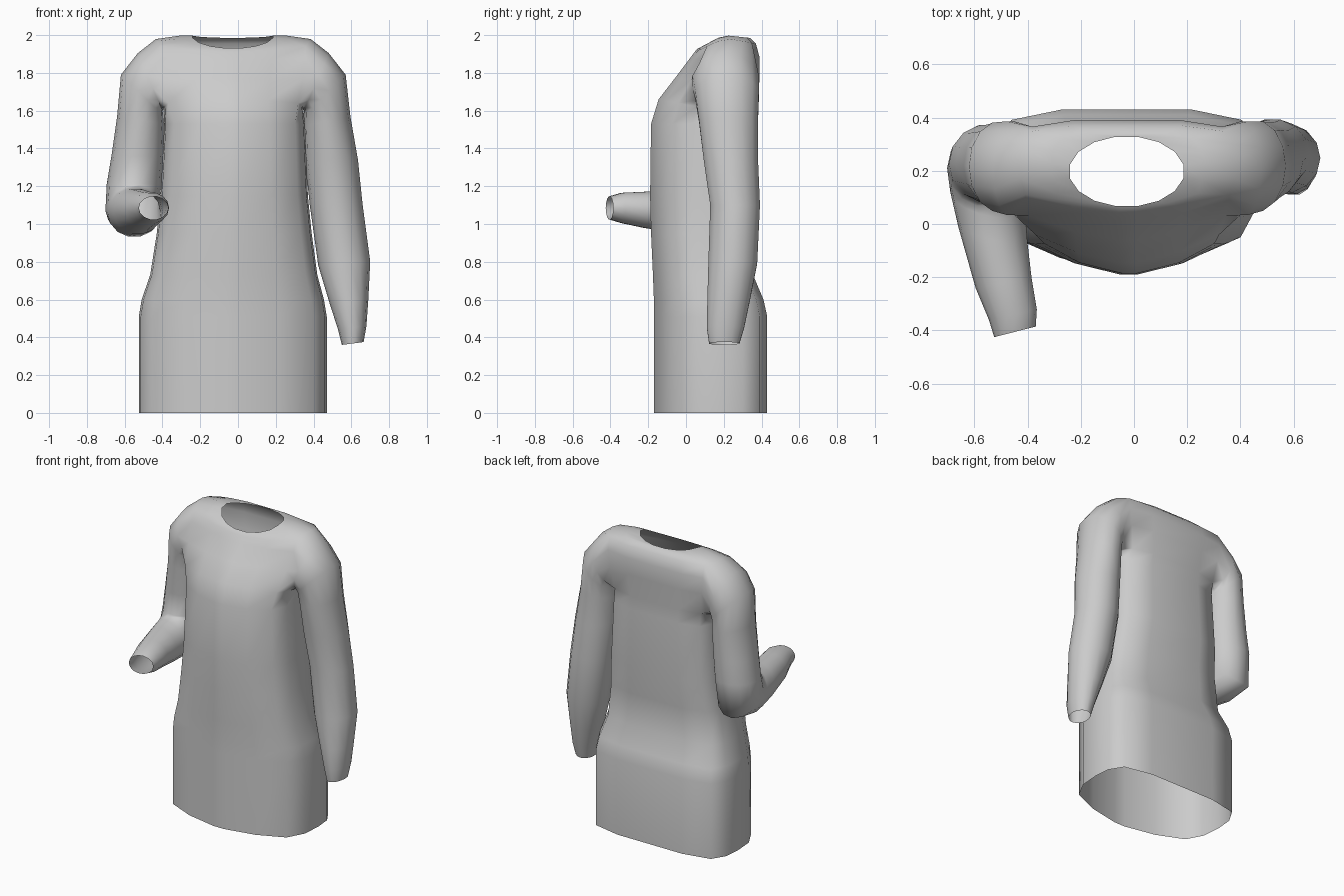
import bpy, bmesh, math
from mathutils import Vector

cube = bpy.data.objects.get("Cube")
if cube:
    bpy.data.objects.remove(cube)

cloth = bpy.data.materials.new("grey cloth")
cloth.use_nodes = True
colour = (0.6, 0.6, 0.6, 1)
cloth.diffuse_color = colour
cloth.node_tree.nodes["Principled BSDF"].inputs["Base Color"].default_value = colour


def section(corner):
    """Body outline: one half from front to back, then mirrored."""
    half = [(.08, -1), (.5, -.86), (corner, -.6), (.98, -.23), (1, .2),
            (.98, .57), (.87, .87), (.49, 1)]
    return half + [(-x, y) for x, y in reversed(half)]


trunk, yoke = section(.86), section(.93)
COUNT = len(trunk)
angles = [math.tau * (i + .5) / COUNT for i in range(COUNT)]
oval = [(math.sin(t), -math.cos(t)) for t in angles]


def body_ring(shape, x0, x1, y0, y1, z_front, z_side, z_back):
    ring = []
    for u, v in shape:
        z_end = z_front if v < 0 else z_back
        ring.append(((x0 + x1) / 2 + u * (x1 - x0) / 2,
                     (y0 + y1) / 2 + v * (y1 - y0) / 2,
                     z_side + (z_end - z_side) * abs(v)))
    return ring


# Sleeve rings have as many sides as the armhole has corners
def sleeve_ring(centre, a, b, sides=14):
    c, a, b = Vector(centre), Vector(a), Vector(b)
    return [c + a * math.cos(t) + b * math.sin(t)
            for t in (math.tau * i / sides for i in range(sides))]


def arm_ring(outer_x, outer_z, inner_x, inner_z, y0, y1):
    centre = ((outer_x + inner_x) / 2, (y0 + y1) / 2, (outer_z + inner_z) / 2)
    return sleeve_ring(centre, ((outer_x - inner_x) / 2, 0, (outer_z - inner_z) / 2),
                       (0, (y1 - y0) / 2, 0))


# Tunic: straight skirt, waist, chest, then over the shoulders to the neckline
skirt_and_chest = [(-.525, .47, -.17, .43, 0), (-.525, .47, -.17, .43, .51),
                   (-.51, .455, -.17, .41, .6), (-.465, .42, -.175, .355, .73),
                   (-.43, .39, -.185, .36, .95), (-.41, .37, -.19, .385, 1.15),
                   (-.39, .355, -.185, .375, 1.53)]
shoulders = [(-.395, .345, -.145, .375, 1.66, 1.61, 1.62),
             (-.42, .37, -.06, .39, 1.77, 1.76, 1.77),
             (-.435, .385, .015, .39, 1.87, 1.89, 1.88),
             (-.435, .385, .045, .37, 1.91, 1.985, 1.955),
             (-.31, .26, .058, .34, 1.925, 2.0, 1.985)]
neckline = (-.245, .19, .065, .33, 1.93, 2.0, 1.985)
body_rings = ([body_ring(trunk, *r, r[4], r[4]) for r in skirt_and_chest]
              + [body_ring(yoke, *r) for r in shoulders]
              + [body_ring(oval, *neckline)])

# Left sleeve hangs straight down to the cuff
left = [(.48, 1.905, .35, 1.60, .03, .39),
        (.57, 1.79, .35, 1.575, .045, .39), (.595, 1.57, .35, 1.52, .065, .385),
        (.635, 1.34, .355, 1.34, .09, .385), (.66, 1.1, .38, 1.1, .125, .395),
        (.70, .8, .425, .78, .115, .38), (.69, .6, .485, .58, .11, .34),
        (.68, .46, .53, .44, .108, .31), (.665, .375, .55, .36, .12, .285)]
left_rings = [arm_ring(*r) for r in left]

# Right sleeve bends at the elbow and reaches forward
right = [(-.53, 1.905, -.40, 1.60, .03, .39),
         (-.62, 1.79, -.395, 1.575, .045, .385), (-.64, 1.57, -.39, 1.53, .06, .38),
         (-.67, 1.36, -.395, 1.36, .07, .375), (-.695, 1.21, -.405, 1.21, .08, .375)]
forearm = [((-.56, .21, 1.09), (-.142, 0, -.02), (0, .145, -.11)),
           ((-.55, .09, 1.06), (-.14, .03, 0), (0, .06, -.13)),
           ((-.53, -.04, 1.065), (-.13, .03, 0), (0, .02, -.12)),
           ((-.49, -.22, 1.075), (-.105, -.02, 0), (0, 0, -.098)),
           ((-.455, -.34, 1.085), (-.09, -.02, 0), (0, 0, -.082)),
           ((-.447, -.405, 1.085), (-.078, -.02, 0), (0, 0, -.062))]
right_rings = [arm_ring(*r) for r in right] + [sleeve_ring(*r) for r in forearm]

bm = bmesh.new()


def add_verts(rings):
    return [[bm.verts.new(p) for p in ring] for ring in rings]


def skin(loops, skip=lambda row, column: False):
    for row, (low, high) in enumerate(zip(loops, loops[1:])):
        for i in range(len(low)):
            j = (i + 1) % len(low)
            if not skip(row, i):
                bm.faces.new((low[i], low[j], high[j], high[i]))


# Armholes are left open in the body, between these rows and columns
BOTTOM = len(skirt_and_chest)
TOP = BOTTOM + 3
FRONT, MIDDLE, BACK = 2, 4, 6


def in_armhole(row, column):
    column = min(column, COUNT - 2 - column)
    return BOTTOM <= row < TOP and FRONT <= column < BACK


body = add_verts(body_rings)
skin(body, in_armhole)

# Armhole edge: from the top, down the back, under the arm and up the front
edge = [(TOP, c) for c in range(MIDDLE, BACK)]
edge += [(r, BACK) for r in range(TOP, BOTTOM, -1)]
edge += [(BOTTOM, c) for c in range(BACK, FRONT, -1)]
edge += [(r, FRONT) for r in range(BOTTOM, TOP)]
edge += [(TOP, c) for c in range(FRONT, MIDDLE)]

# Sew each sleeve to its armhole
skin([[body[r][c] for r, c in edge]] + add_verts(left_rings))
skin([[body[r][COUNT - 1 - c] for r, c in edge]] + add_verts(right_rings))

bmesh.ops.recalc_face_normals(bm, faces=bm.faces)
mesh = bpy.data.meshes.new("tunic")
bm.to_mesh(mesh)
bm.free()
mesh.materials.append(cloth)
tunic = bpy.data.objects.new("tunic", mesh)
bpy.context.collection.objects.link(tunic)
bpy.ops.object.select_all(action='DESELECT')
tunic.select_set(True)
bpy.context.view_layer.objects.active = tunic
bpy.ops.object.shade_smooth_by_angle(angle=math.radians(80))
